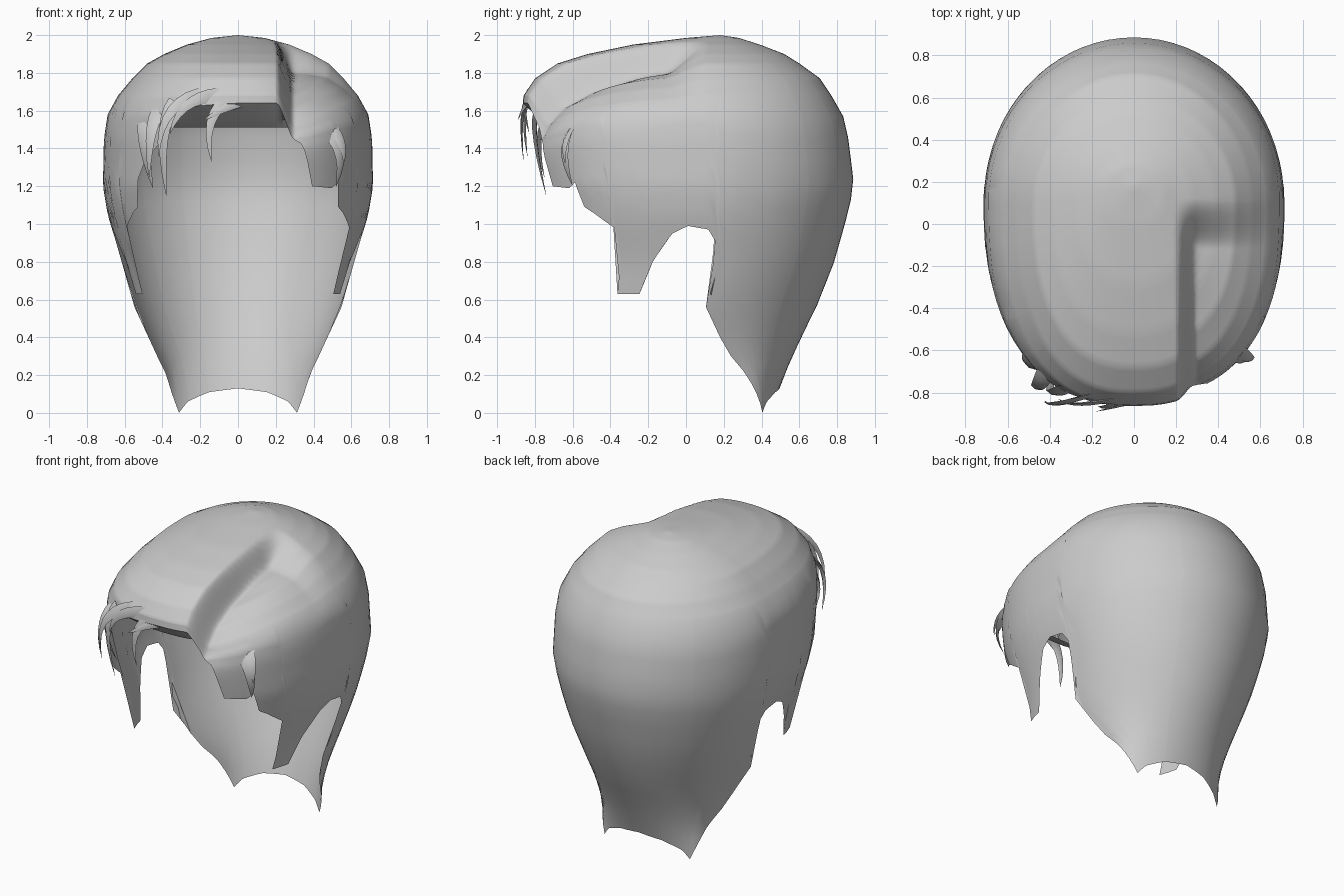
import bpy, bmesh
from math import sin, cos, radians
from mathutils import Vector

if "Cube" in bpy.data.objects:
    bpy.data.objects.remove(bpy.data.objects["Cube"])

# horizontal sections: z, half width, centre y, back y, front y
ROWS = [(2.0, 0, .18, .18, .18), (1.985, .14, .15, .28, .0), (1.95, .27, .12, .39, -.28),
        (1.9, .39, .1, .52, -.52), (1.85, .48, .1, .60, -.68), (1.77, .56, .1, .71, -.80),
        (1.68, .635, .1, .77, -.86), (1.58, .69, .1, .83, -.87), (1.45, .71, .1, .86, -.85),
        (1.2, .715, .1, .89, -.80), (1.05, .69, .1, .855, -.75), (.8, .615, .12, .785, -.70),
        (.56, .55, .05, .69, -.70), (.4, .475, .13, .61, -.3), (.2, .385, .27, .52, -.05),
        (0, .36, .36, .45, .2)]
# lower edge: angle (front -90, side 0, back 90), height
SIDE = [(-44, 1.09), (-40, 1.06), (-31, .98), (-30, .63), (-20, .63), (-17, .8), (-9, .95),
        (-4, .99), (1, .97), (4, .9), (5, .56), (6, .3), (12, .19), (30, .0), (44, .06), (66, .11), (90, .13)]
RIGHT = [(-90, 1.64), (-75, 1.64), (-71, 1.62), (-66, 1.5), (-61, 1.2), (-50, 1.19), (-46, 1.22)] + SIDE
LEFT = [(-90, 1.64), (-70, 1.62), (-63, 1.56), (-58, 1.42), (-51, 1.35), (-46, 1.24)] + SIDE


def smooth(t):
    t = max(0, min(1, t))
    return t * t * (3 - 2 * t)


def lerp_table(table, v):
    for a, b in zip(table, table[1:]):
        if min(a[0], b[0]) <= v <= max(a[0], b[0]):
            t = (v - a[0]) / (b[0] - a[0])
            return [p + (q - p) * t for p, q in zip(a, b)]
    return list(table[-1])


def surface(ang, z, side):
    _, w, c, yb, yf = lerp_table(ROWS, z)
    a = radians(ang)
    e = 1 if ang >= 0 else .83
    x = side * w * max(0, cos(a)) ** e
    y = c + (yb - c) * sin(a) if ang >= 0 else c - (c - yf) * abs(sin(a)) ** e
    # parting: lower lobe on the right of the fringe
    k = smooth((x - .2) / .1) * smooth((.12 - y) / .24) * smooth((z - 1.3) / .4)
    k *= 1 - max(0, min(1, (x - .28) / .42))
    return Vector((x, y + .07 * k * smooth(-y / .6), z - (.14 + .03 * smooth(-y / .6)) * k))


def make(name, bm):
    bmesh.ops.remove_doubles(bm, verts=bm.verts, dist=.0005)
    bmesh.ops.recalc_face_normals(bm, faces=bm.faces)
    me = bpy.data.meshes.new(name)
    bm.to_mesh(me)
    bm.free()
    ob = bpy.data.objects.new(name, me)
    bpy.context.collection.objects.link(ob)
    bpy.ops.object.select_all(action='DESELECT')
    ob.select_set(True)
    bpy.context.view_layer.objects.active = ob
    bpy.ops.object.shade_smooth_by_angle(angle=radians(60))
    return ob


def loft(name, columns, closed=False):
    bm = bmesh.new()
    grid = [[bm.verts.new(p) for p in col] for col in columns]
    pairs = list(zip(grid, grid[1:])) + ([(grid[-1], grid[0])] if closed else [])
    for a, b in pairs:
        for j in range(len(a) - 1):
            bm.faces.new((a[j], a[j + 1], b[j + 1], b[j]))
    return make(name, bm)


# hair shell: columns around the head running from crown to lower edge
top = []
for a, b in zip(ROWS[:6], ROWS[1:7]):
    top += [a[0] + (b[0] - a[0]) * i / 6 for i in range(6)]


def column(ang, side):
    edge = lerp_table(RIGHT if side > 0 else LEFT, ang)[1]
    zs = top + [1.68 + (edge - 1.68) * i / 14 for i in range(15)]
    return [surface(ang, z, side) for z in zs]


def angles(table, side):
    s = {float(k[0]) for k in table}
    s |= {float(v) for v in range(-90, 91, 5)}
    if side > 0:
        s |= {-82 + .75 * i for i in range(110)}   # fine columns over the parting
    return sorted(s)


right = [(a, 1) for a in angles(RIGHT, 1)]
left = [(a, -1) for a in angles(LEFT, -1)][::-1]
cols = [column(*k) for k in right + left]
loft("hair_shell", cols, closed=True)

# hairline: underside of the fringe tucked back to the forehead
front = [column(*k)[-1] for k in left + right
         if k[0] < -60 and lerp_table(RIGHT if k[1] > 0 else LEFT, k[0])[1] > 1.4]
loft("hairline", [[p, Vector((p.x * .97, p.y + .1, 1.55)), Vector((p.x * .97, p.y + .2, 1.51))] for p in front])


# loose strands: tapered curved locks
def strand(name, root, mid, tip, width):
    r, m, t = Vector(root), Vector(mid), Vector(tip)
    rings = []
    for i in range(8):
        u = i / 7
        p = r * (1 - u) ** 2 + m * 2 * u * (1 - u) + t * u * u
        d = ((m - r) * (1 - u) + (t - m) * u).normalized()
        out = Vector((p.x, p.y - .1, 0)).normalized()
        across = d.cross(out).normalized()
        out = across.cross(d).normalized()
        w = width * (1 - u) ** .7 / 2 + .001
        rings.append([p + across * w, p + out * w * .3, p - across * w, p - out * w * .3, p + across * w])
    return loft(name, rings)


STRANDS = [((-.33, -.78, 1.64), (-.43, -.84, 1.55), (-.38, -.74, 1.15), .09),
           ((-.42, -.71, 1.6), (-.48, -.82, 1.5), (-.47, -.75, 1.25), .09),
           ((-.48, -.63, 1.56), (-.52, -.72, 1.45), (-.45, -.62, 1.19), .11),
           ((-.2, -.81, 1.68), (-.42, -.88, 1.64), (-.42, -.84, 1.36), .08),
           ((.0, -.83, 1.68), (-.2, -.89, 1.62), (-.14, -.86, 1.33), .08),
           ((-.1, -.83, 1.68), (-.3, -.88, 1.68), (-.36, -.83, 1.48), .08),
           ((.1, -.82, 1.68), (-.05, -.86, 1.63), (-.18, -.89, 1.55), .07),
           ((.47, -.61, 1.5), (.58, -.68, 1.4), (.52, -.6, 1.2), .1),
           ((.48, -.59, 1.52), (.57, -.66, 1.45), (.56, -.64, 1.32), .08)]
for i, s in enumerate(STRANDS):
    strand(f"strand_{i + 1}", *s)
